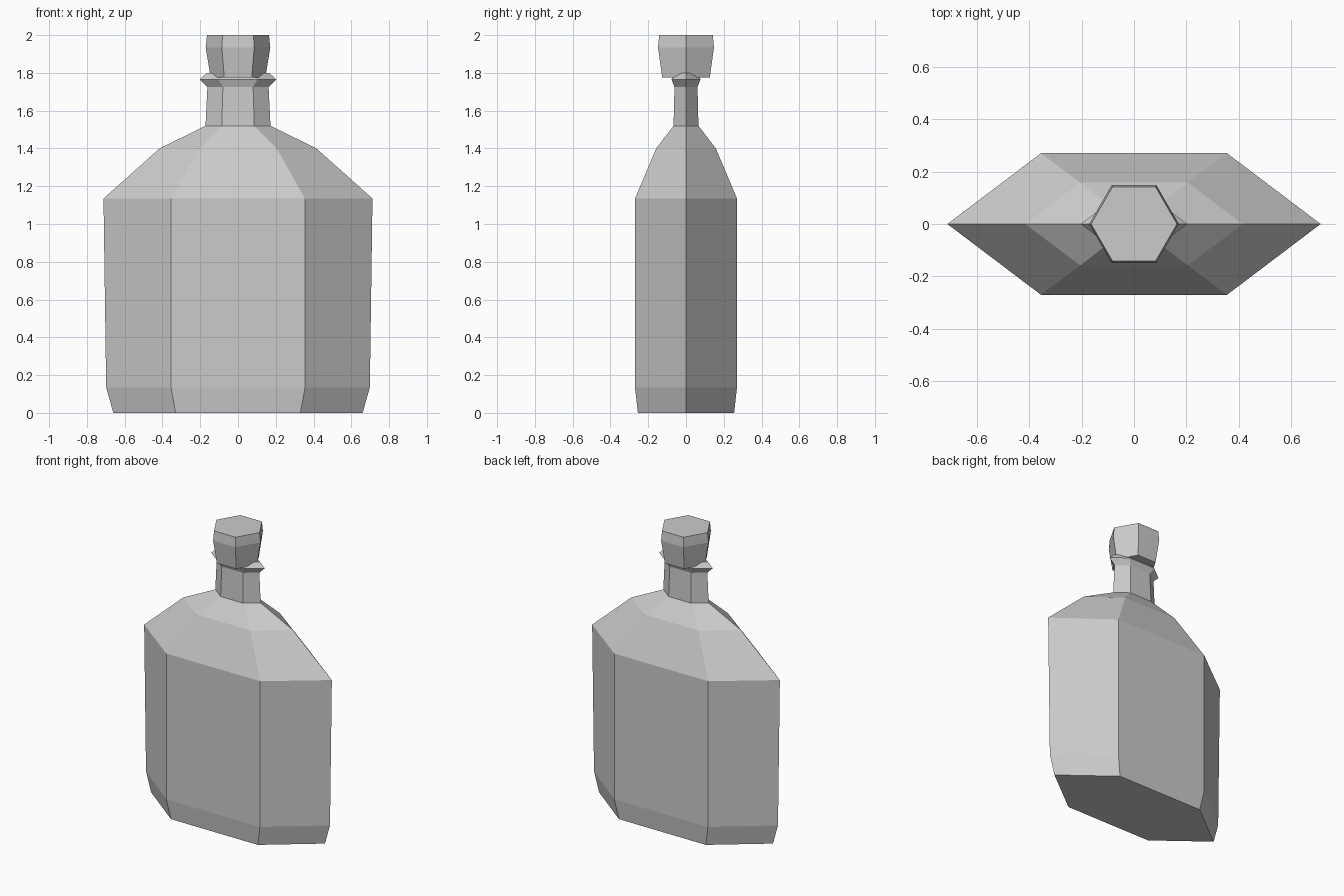
import bpy, bmesh

if "Cube" in bpy.data.objects:
    bpy.data.objects.remove(bpy.data.objects["Cube"])

glass = bpy.data.materials.new("plain grey")
glass.diffuse_color = (0.6, 0.6, 0.6, 1)
glass.use_nodes = True
glass.node_tree.nodes["Principled BSDF"].inputs["Base Color"].default_value = glass.diffuse_color


def hex_loft(name, rings):
    """Loft six-sided rings (z, corner x, side x, side y) into a closed solid."""
    bm = bmesh.new()
    loops = []
    for z, cx, sx, sy in rings:
        pts = [(cx, 0), (sx, sy), (-sx, sy), (-cx, 0), (-sx, -sy), (sx, -sy)]
        loops.append([bm.verts.new((x, y, z)) for x, y in pts])
    for a, b in zip(loops, loops[1:]):
        for i in range(6):
            j = (i + 1) % 6
            bm.faces.new((a[i], a[j], b[j], b[i]))
    bm.faces.new(loops[0][::-1])
    bm.faces.new(loops[-1])
    bmesh.ops.recalc_face_normals(bm, faces=bm.faces[:])
    mesh = bpy.data.meshes.new(name)
    bm.to_mesh(mesh)
    bm.free()
    mesh.materials.append(glass)
    obj = bpy.data.objects.new(name, mesh)
    bpy.context.collection.objects.link(obj)
    return obj


# flattened bottle: base bevel, body, shoulders, neck and lip
hex_loft("bottle", [
    (0.00, 0.66, 0.33, 0.255),
    (0.135, 0.698, 0.355, 0.27),
    (1.135, 0.712, 0.355, 0.27),
    (1.40, 0.415, 0.205, 0.158),
    (1.52, 0.172, 0.086, 0.066),
    (1.725, 0.162, 0.08, 0.061),
    (1.765, 0.203, 0.102, 0.077),
    (1.80, 0.165, 0.08, 0.062),
])

# regular hexagonal stopper
hex_loft("stopper", [
    (1.775, 0.145, 0.0725, 0.126),
    (1.935, 0.171, 0.0855, 0.148),
    (2.00, 0.164, 0.082, 0.142),
])
